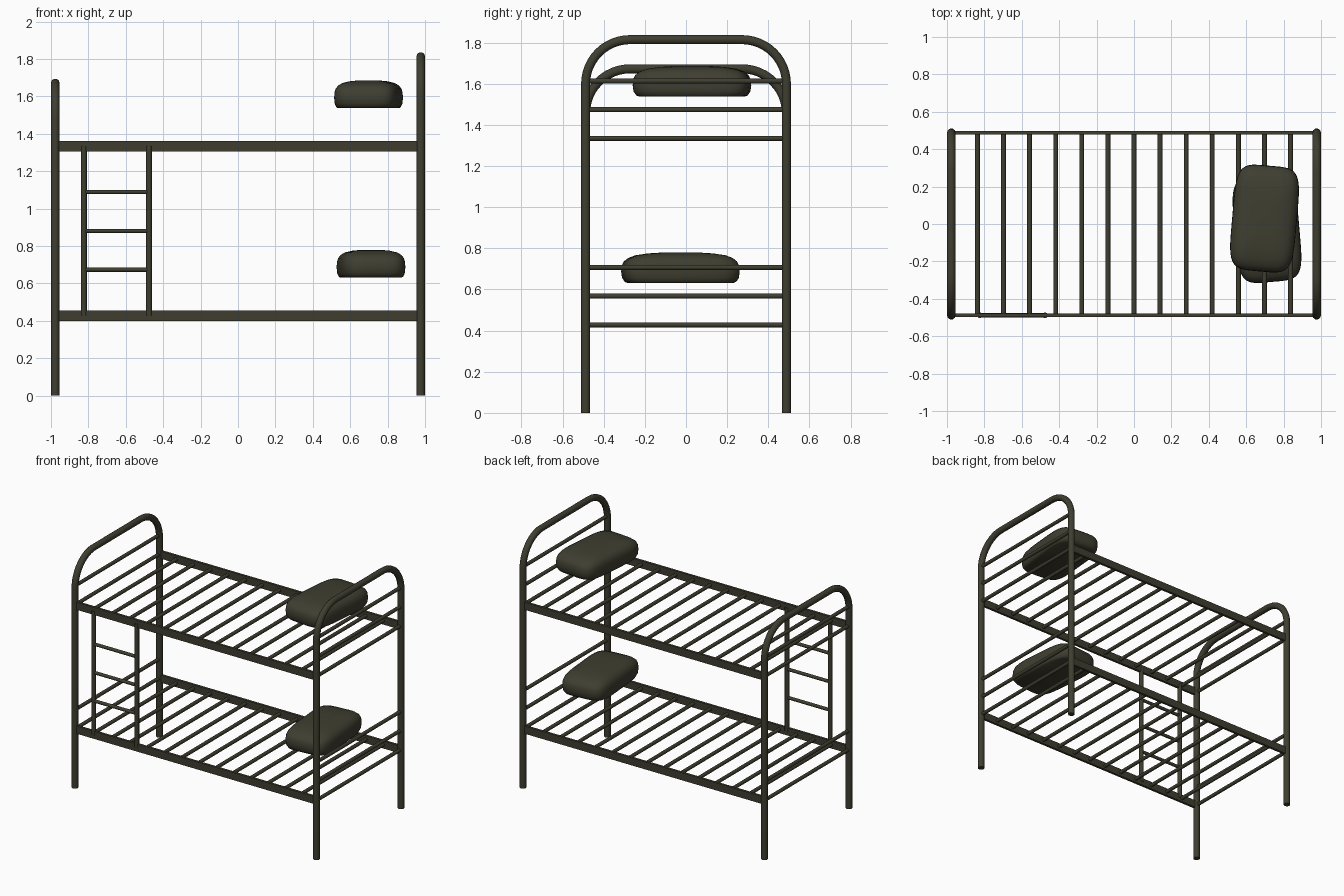
import bpy, bmesh, math
from mathutils import Vector

if "Cube" in bpy.data.objects:
    bpy.data.objects.remove(bpy.data.objects["Cube"])

olive = bpy.data.materials.new("dark olive metal and cloth")
olive.diffuse_color = (0.050, 0.048, 0.030, 1)
olive.use_nodes = True
olive.node_tree.nodes["Principled BSDF"].inputs["Base Color"].default_value = olive.diffuse_color

END_X, SIDE_Y = 0.977, 0.488
DECKS = (0.428, 1.334)          # heights of the lower and upper bed decks
STEP = 2 * END_X / 14           # spacing of slats and end bars


def finish(obj):
    obj.data.materials.append(olive)
    bpy.ops.object.select_all(action='DESELECT')
    obj.select_set(True)
    bpy.context.view_layer.objects.active = obj
    if obj.type == 'CURVE':
        bpy.ops.object.convert(target='MESH')
    bpy.ops.object.shade_smooth_by_angle(angle=math.radians(40))
    return bpy.context.view_layer.objects.active


def tube(name, points, radius):
    """Round capped tube swept along a list of points."""
    curve = bpy.data.curves.new(name, 'CURVE')
    curve.dimensions = '3D'
    curve.bevel_depth = radius
    curve.bevel_resolution = 3
    curve.use_fill_caps = True
    spline = curve.splines.new('POLY')
    spline.points.add(len(points) - 1)
    for p, co in zip(spline.points, points):
        p.co = (*co, 1)
    obj = bpy.data.objects.new(name, curve)
    bpy.context.collection.objects.link(obj)
    return finish(obj)


def end_frame(name, x, top, bend=0.215):
    """Inverted U of bent tube standing on the floor."""
    half = [(x, -SIDE_Y, 0)]
    for i in range(13):
        a = math.radians(90 * i / 12)
        half.append((x, -SIDE_Y + bend * (1 - math.cos(a)),
                     top - bend + bend * math.sin(a)))
    tube(name, half + [(px, -py, pz) for px, py, pz in reversed(half)], 0.023)


def pillow(name, center, turn):
    """Stacked rounded-rectangle rings, flat below and domed on top."""
    rings = [(0.0, 0.89), (0.006, 0.94), (0.025, 0.985), (0.055, 1.0),
             (0.085, 0.99), (0.105, 0.955), (0.122, 0.88), (0.135, 0.76),
             (0.144, 0.55), (0.149, 0.28)]
    n = 48
    bm = bmesh.new()
    loops = []
    for z, s in rings:
        loop = []
        for i in range(n):
            a = 2 * math.pi * (i + 0.5) / n
            c, d = math.cos(a), math.sin(a)
            px = math.copysign(abs(c) ** 0.42, c) * 0.173
            py = math.copysign(abs(d) ** 0.42, d) * 0.284
            loop.append(bm.verts.new((px * s, py * s, z)))
        loops.append(loop)
    for a, b in zip(loops, loops[1:]):
        for i in range(n):
            j = (i + 1) % n
            bm.faces.new((a[i], a[j], b[j], b[i]))
    bm.faces.new(loops[0][::-1])
    bm.faces.new(loops[-1])
    mesh = bpy.data.meshes.new(name)
    bm.to_mesh(mesh)
    bm.free()
    obj = bpy.data.objects.new(name, mesh)
    bpy.context.collection.objects.link(obj)
    obj.location = center
    obj.rotation_euler.z = math.radians(turn)
    finish(obj)


# bent tube end frames, the head end one bar taller
end_frame("head_frame", END_X, 1.814)
end_frame("foot_frame", -END_X, 1.672)

for deck, z in zip(("lower", "upper"), DECKS):
    # flat side rails
    for side, y in (("front", -SIDE_Y), ("back", SIDE_Y)):
        bpy.ops.mesh.primitive_cube_add(size=1, location=(0, y, z))
        rail = bpy.context.object
        rail.name = f"{deck}_{side}_rail"
        rail.scale = (2 * END_X, 0.018, 0.055)
        finish(rail)
    # cross slats, including the two under the end frames
    for i in range(-7, 8):
        tube(f"{deck}_slat", [(i * STEP, -SIDE_Y, z), (i * STEP, SIDE_Y, z)], 0.013)
    # end bars above the deck
    for end, x, count in (("head", END_X, 2), ("foot", -END_X, 1)):
        for k in range(1, count + 1):
            h = z + k * STEP
            tube(f"{deck}_{end}_bar", [(x, -SIDE_Y + 0.005, h), (x, SIDE_Y - 0.005, h)], 0.013)

# ladder between the decks
LADDER_X = (-0.824, -0.476)
for x in LADDER_X:
    tube("ladder_post", [(x, -SIDE_Y, DECKS[0]), (x, -SIDE_Y, DECKS[1])], 0.0155)
for z in (0.674, 0.881, 1.089):
    tube("ladder_rung", [(LADDER_X[0], -SIDE_Y, z), (LADDER_X[1], -SIDE_Y, z)], 0.012)

# pillows
pillow("lower_pillow", (0.711, -0.027, 0.631), 5)
pillow("upper_pillow", (0.698, 0.029, 1.537), -5)
